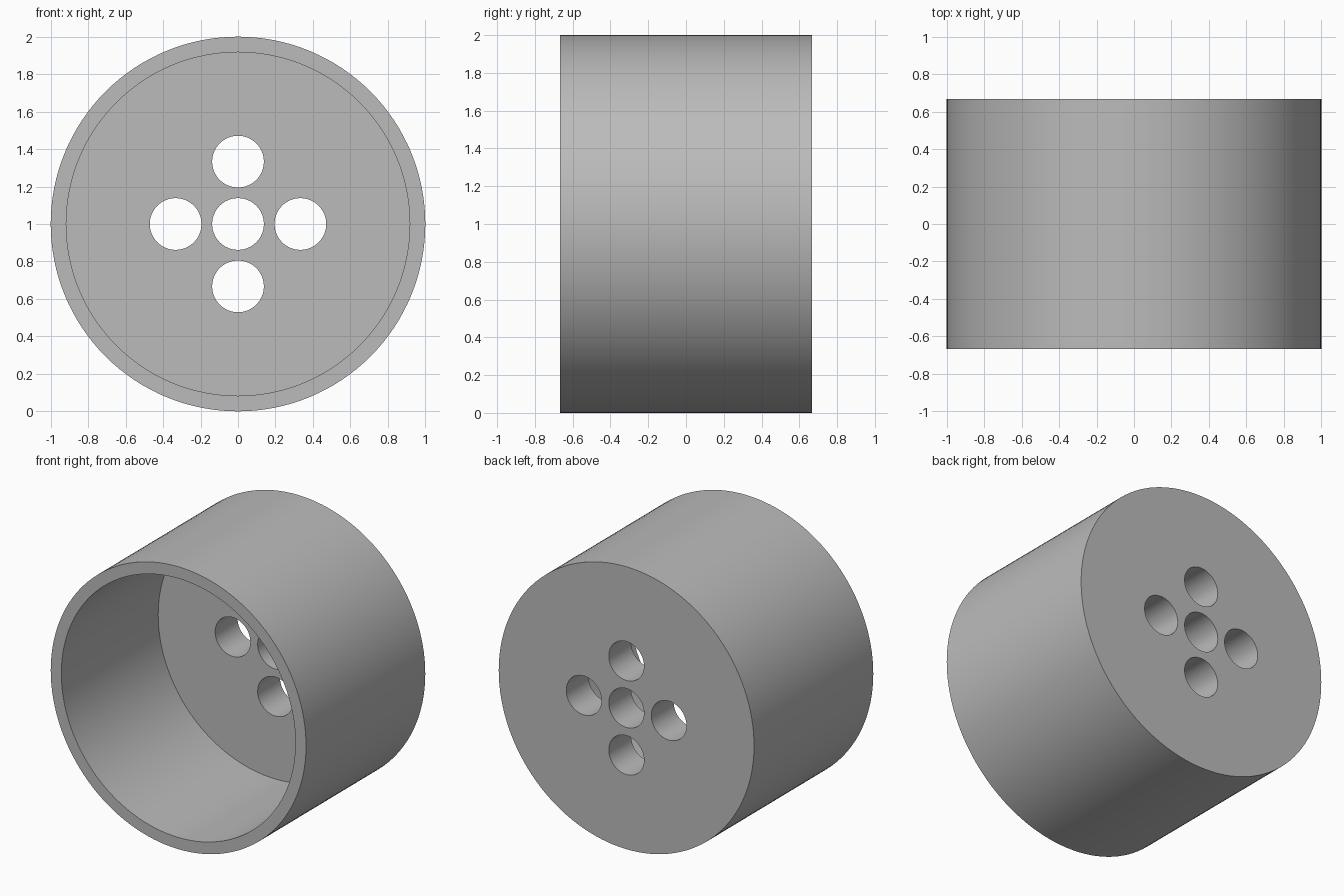
import bpy
from math import pi, sin, cos

RADIUS, INNER_RADIUS = 1.0, 0.917
HALF_DEPTH, FLOOR = 0.667, 0.25
HOLE_RADIUS, HOLE_OFFSET = 0.138, 0.333

default = bpy.data.objects.get("Cube")
if default:
    bpy.data.objects.remove(default, do_unlink=True)

# Single plain grey
grey = bpy.data.materials.new("grey")
grey.use_nodes = True
colour = (0.5, 0.5, 0.5, 1)
grey.diffuse_color = colour
grey.node_tree.nodes["Principled BSDF"].inputs["Base Color"].default_value = colour


def cylinder(name, radius, y0, y1, x=0, z=RADIUS, sides=128):
    """Cylinder lying along y, from y0 to y1."""
    bpy.ops.mesh.primitive_cylinder_add(
        vertices=sides, radius=radius, depth=y1 - y0,
        location=(x, (y0 + y1) / 2, z), rotation=(pi / 2, 0, 0))
    obj = bpy.context.object
    obj.name = name
    obj.data.materials.append(grey)
    return obj


def cut(target, cutter):
    """Subtract the cutter and throw it away."""
    mod = target.modifiers.new(cutter.name, 'BOOLEAN')
    mod.operation, mod.solver, mod.object = 'DIFFERENCE', 'EXACT', cutter
    bpy.context.view_layer.objects.active = target
    bpy.ops.object.modifier_apply(modifier=mod.name)
    bpy.data.objects.remove(cutter, do_unlink=True)


# Drum body, hollowed out from the front
drum = cylinder("drum", RADIUS, -HALF_DEPTH, HALF_DEPTH)
cut(drum, cylinder("hollow", INNER_RADIUS, -HALF_DEPTH - 0.1, HALF_DEPTH - FLOOR))

# Centre hole and a ring of four through the back wall
centres = [(0, 0)] + [(HOLE_OFFSET * cos(i * pi / 2), HOLE_OFFSET * sin(i * pi / 2))
                      for i in range(4)]
for x, z in centres:
    cut(drum, cylinder("hole", HOLE_RADIUS, HALF_DEPTH - FLOOR - 0.1, HALF_DEPTH + 0.1,
                       x, RADIUS + z, 64))

# Smooth walls, sharp rims
bpy.ops.object.select_all(action='DESELECT')
drum.select_set(True)
bpy.context.view_layer.objects.active = drum
bpy.ops.object.shade_smooth_by_angle(angle=pi / 6)
